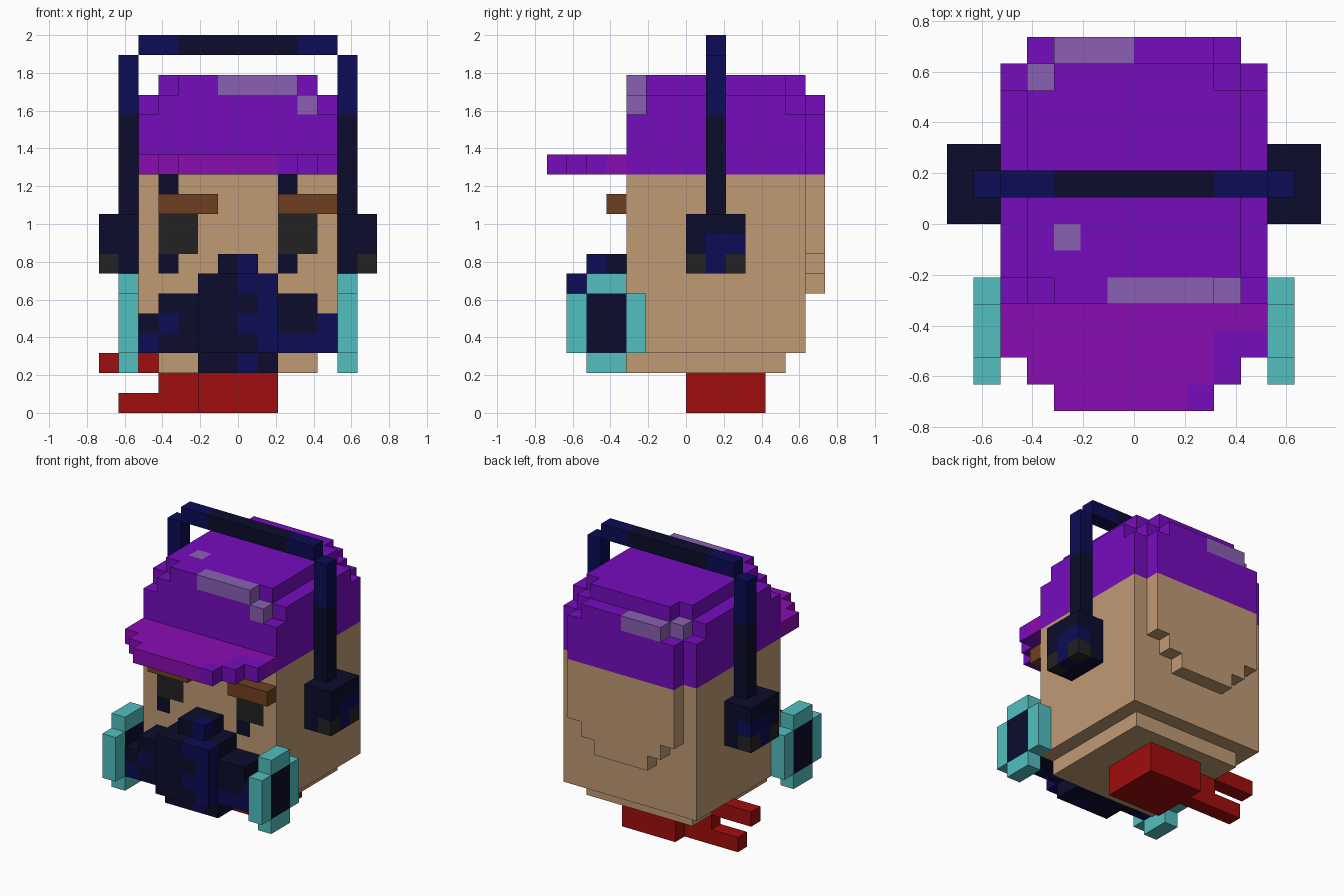
import bpy
import bmesh
from mathutils import Vector

cube = bpy.data.objects.get("Cube")
if cube:
    bpy.data.objects.remove(cube)

UNIT = 2 / 19      # edge of one block
WIDE = 14          # blocks across and deep


def linear(c):
    c /= 255
    return c / 12.92 if c <= 0.04045 else ((c + 0.055) / 1.055) ** 2.4


def material(name, code):
    mat = bpy.data.materials.new(name)
    rgba = [linear(v) for v in bytes.fromhex(code)] + [1]
    mat.diffuse_color = rgba
    mat.use_nodes = True
    mat.node_tree.nodes["Principled BSDF"].inputs["Base Color"].default_value = rgba
    return mat


MATS = {name: material(name, code) for name, code in {
    "skin": "c09a74", "purple": "760cbe", "magenta": "8a0cb2", "lavender": "8b60b4",
    "navy": "0c0c2c", "blue": "0c0c56", "charcoal": "222222", "brown": "6f4020",
    "teal": "52bfc0", "red": "a00d0d"}.items()}
parts = {}


def fill(part, colour, x, y, z, mirror=False):
    """Fill the blocks in the half-open ranges x, y, z; mirror also fills the other side."""
    cells = parts.setdefault(part, {})
    for i in range(*x):
        for j in range(*y):
            for k in range(*z):
                cells[i, j, k] = colour
                if mirror:
                    cells[WIDE - 1 - i, j, k] = colour


def paint(part, colour, *cells):
    for cell in cells:
        parts[part][cell] = colour


# Head with a smaller chin layer and a rounded back
fill("head", "skin", (2, 12), (4, 13), (3, 12))
fill("head", "skin", (3, 11), (4, 12), (2, 3))
for step in range(3):
    fill("head", "skin", (3 + step, 11 - step), (13, 14), (8 - step, 12))

# Eyes, flush with the face
for left in (3, 9):
    fill("head", "navy", (left, left + 1), (4, 5), (7, 12))
    fill("head", "charcoal", (left, left + 2), (4, 5), (8, 10))

# Eyebrows
fill("eyebrows", "brown", (3, 6), (3, 4), (10, 11))
fill("eyebrows", "brown", (9, 12), (3, 4), (10, 11))

# Cap crown, rounded by stepped layers
fill("cap", "purple", (2, 12), (4, 13), (12, 15))
fill("cap", "purple", (3, 11), (13, 14), (12, 15))
fill("cap", "purple", (2, 12), (5, 12), (15, 16))
fill("cap", "purple", (3, 11), (4, 13), (15, 16))
fill("cap", "purple", (4, 10), (13, 14), (15, 16))
fill("cap", "purple", (3, 11), (5, 12), (16, 17))
fill("cap", "purple", (4, 10), (4, 13), (16, 17))

# Cap highlights
fill("cap", "lavender", (6, 10), (4, 5), (16, 17))
fill("cap", "lavender", (4, 7), (13, 14), (15, 16))
paint("cap", "lavender", (10, 4, 15), (4, 6, 16), (3, 12, 15))

# Visor, narrowing to the front
fill("visor", "magenta", (2, 12), (2, 4), (12, 13))
fill("visor", "magenta", (3, 11), (1, 2), (12, 13))
fill("visor", "magenta", (4, 10), (0, 1), (12, 13))
paint("visor", "purple", (10, 2, 12), (11, 2, 12), (10, 1, 12), (9, 0, 12))

# Headphone band
fill("headband", "navy", (1, 2), (8, 9), (10, 15), True)
fill("headband", "blue", (1, 2), (8, 9), (15, 18), True)
fill("headband", "navy", (4, 10), (8, 9), (18, 19))
fill("headband", "blue", (2, 4), (8, 9), (18, 19), True)

# Ear cups
fill("ear_cups", "navy", (0, 2), (7, 10), (7, 10), True)
fill("ear_cups", "charcoal", (0, 1), (7, 10), (7, 8), True)
fill("ear_cups", "blue", (0, 1), (8, 9), (7, 9), True)
fill("ear_cups", "blue", (0, 1), (9, 10), (8, 9), True)

# Face mask: middle column and side arms
fill("mask", "navy", (5, 9), (2, 4), (2, 7))
fill("mask", "navy", (5, 9), (1, 2), (3, 7))
fill("mask", "navy", (6, 8), (2, 4), (7, 8))
fill("mask", "navy", (3, 5), (2, 4), (3, 6), True)
fill("mask", "navy", (2, 3), (2, 4), (3, 5), True)
fill("mask", "blue", (7, 9), (1, 2), (6, 7))
fill("mask", "blue", (8, 9), (1, 2), (3, 6))
fill("mask", "blue", (9, 12), (2, 3), (3, 4))
paint("mask", "blue", (7, 2, 7), (7, 1, 4), (7, 2, 2), (2, 2, 3), (3, 2, 4), (11, 2, 4))

# Round filters on both sides of the mask
fill("filters", "teal", (1, 2), (1, 5), (3, 6), True)
fill("filters", "teal", (1, 2), (2, 4), (2, 7), True)
fill("filters", "navy", (1, 2), (2, 4), (3, 6), True)

# Neck and the two loose ends of the scarf
fill("neck", "red", (5, 9), (7, 11), (0, 2))
fill("scarf_ends", "red", (3, 5), (9, 10), (0, 2))
fill("scarf_ends", "red", (1, 3), (9, 10), (0, 1))
fill("scarf_ends", "red", (0, 3), (9, 10), (2, 3))

# Turn the blocks of each part into a skin of outer faces
solid = {cell for cells in parts.values() for cell in cells}
for name, cells in parts.items():
    used = sorted(set(cells.values()))
    bm = bmesh.new()
    for cell, colour in cells.items():
        centre = Vector(cell) + Vector((0.5, 0.5, 0.5))
        for axis in range(3):
            for sign in (-1, 1):
                normal = Vector((0, 0, 0))
                normal[axis] = sign
                if tuple(int(c + n) for c, n in zip(cell, normal)) in solid:
                    continue
                side = Vector((0, 0, 0))
                side[(axis + 1) % 3] = 1
                up = normal.cross(side)
                middle = centre + normal / 2
                corners = [middle + (side * a + up * b) / 2
                           for a, b in ((-1, -1), (1, -1), (1, 1), (-1, 1))]
                face = bm.faces.new([bm.verts.new(
                    (p - Vector((WIDE / 2, WIDE / 2, 0))) * UNIT) for p in corners])
                face.material_index = used.index(colour)
    bmesh.ops.remove_doubles(bm, verts=bm.verts, dist=UNIT / 100)
    mesh = bpy.data.meshes.new(name)
    bm.to_mesh(mesh)
    bm.free()
    for colour in used:
        mesh.materials.append(MATS[colour])
    bpy.context.collection.objects.link(bpy.data.objects.new(name, mesh))
